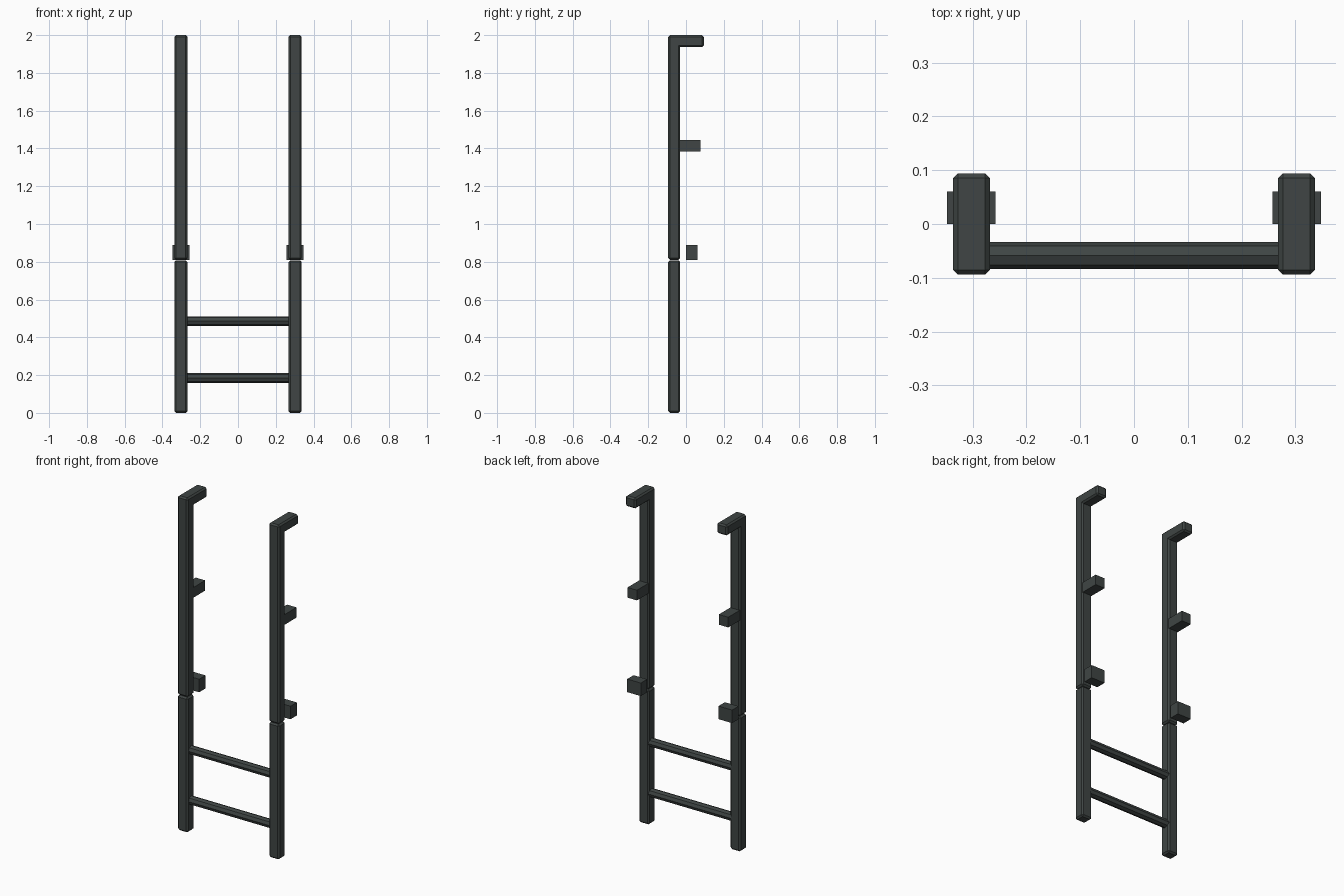
import bpy, bmesh, math
from mathutils import Matrix

if "Cube" in bpy.data.objects:
    bpy.data.objects.remove(bpy.data.objects["Cube"])

metal = bpy.data.materials.new("dark_grey_metal")
metal.diffuse_color = (0.050, 0.060, 0.058, 1)
metal.use_nodes = True
metal.node_tree.nodes["Principled BSDF"].inputs["Base Color"].default_value = metal.diffuse_color

X = 0.302          # distance of each rail from the centre
BEVEL = 0.009


def add_object(name, bm):
    bmesh.ops.recalc_face_normals(bm, faces=bm.faces)
    mesh = bpy.data.meshes.new(name)
    bm.to_mesh(mesh)
    bm.free()
    mesh.materials.append(metal)
    obj = bpy.data.objects.new(name, mesh)
    bpy.context.collection.objects.link(obj)


def extrude_profile(name, cx, width, profile, bevel=0.0):
    """Extrude a (y, z) outline along x and chamfer its outer edges."""
    bm = bmesh.new()
    face = bm.faces.new([bm.verts.new((cx - width / 2, y, z)) for y, z in profile])
    ext = bmesh.ops.extrude_face_region(bm, geom=[face], use_keep_orig=True)
    moved = [g for g in ext["geom"] if isinstance(g, bmesh.types.BMVert)]
    bmesh.ops.translate(bm, verts=moved, vec=(width, 0, 0))
    bmesh.ops.recalc_face_normals(bm, faces=bm.faces)
    if bevel:
        outer = [e for e in bm.edges if e.is_convex]
        bmesh.ops.bevel(bm, geom=outer, offset=bevel, segments=1,
                        affect='EDGES', profile=0.5)
    add_object(name, bm)


def rect(y0, y1, z0, z1):
    return [(y0, z0), (y1, z0), (y1, z1), (y0, z1)]


for side, s in (("left", -1), ("right", 1)):
    # Lower rail, and upper rail with its hooked top
    extrude_profile(side + "_lower_rail", s * X, 0.068,
                    rect(-0.094, -0.031, 0, 0.808), BEVEL)
    hook = [(-0.094, 0.81), (-0.031, 0.81), (-0.031, 1.937),
            (0.094, 1.937), (0.094, 2.0), (-0.094, 2.0)]
    extrude_profile(side + "_upper_rail", s * X, 0.068, hook, BEVEL)
    # Middle bracket and lower stand-off block
    extrude_profile(side + "_bracket", s * X, 0.062, rect(-0.035, 0.077, 1.385, 1.446))
    extrude_profile(side + "_block", s * X, 0.09, rect(0.0, 0.06, 0.81, 0.888))

# Eight-sided rungs
for i, z in enumerate((0.185, 0.486)):
    bm = bmesh.new()
    bmesh.ops.create_cone(bm, cap_ends=True, segments=8, radius1=0.0255,
                          radius2=0.0255, depth=0.56,
                          matrix=Matrix.Translation((0, -0.0585, z))
                          @ Matrix.Rotation(math.pi / 2, 4, 'Y'))
    add_object("rung_%d" % (i + 1), bm)
